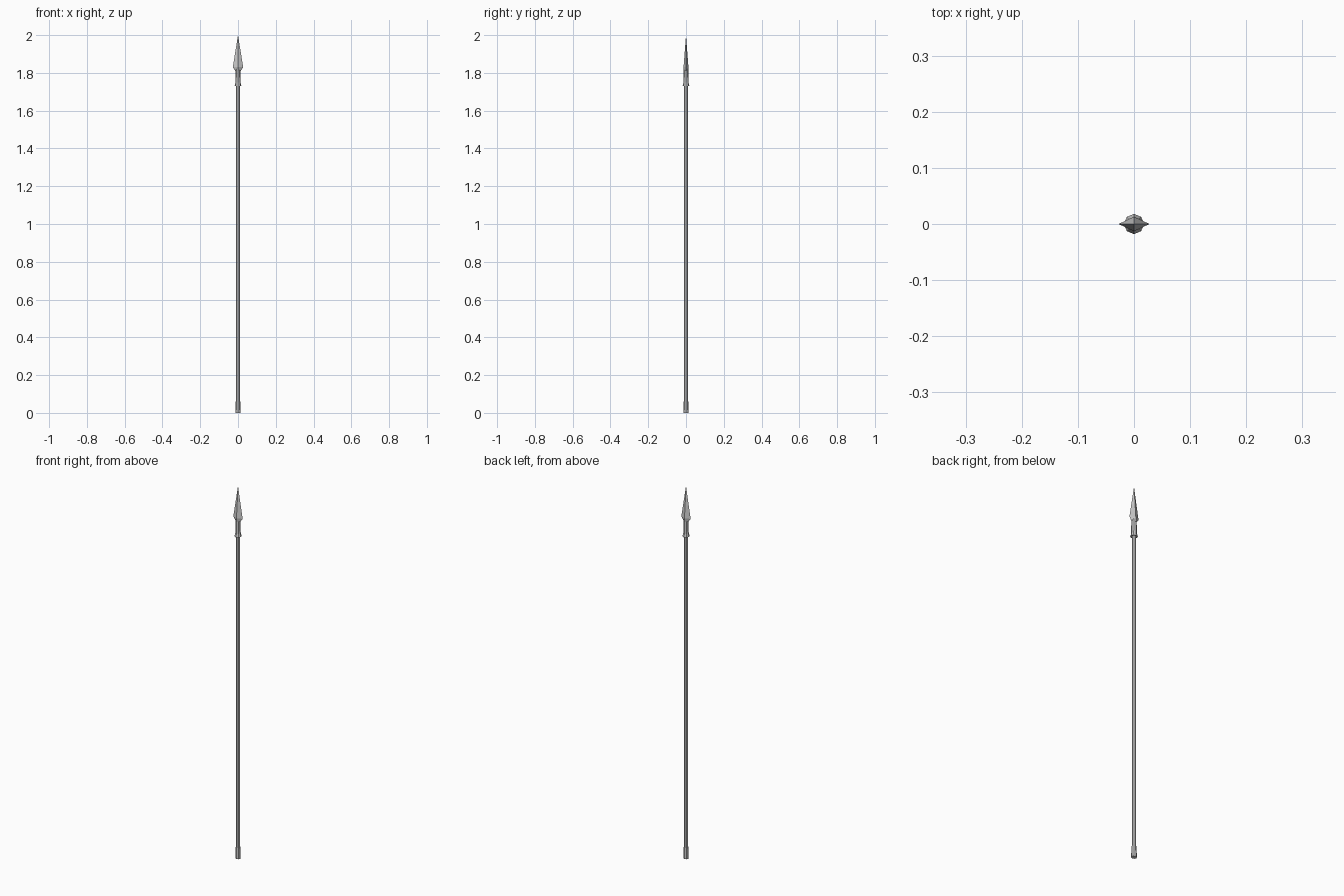
import bpy, bmesh, math

if "Cube" in bpy.data.objects:
    bpy.data.objects.remove(bpy.data.objects["Cube"])


def loft(name, rings, sides):
    """Skin stacked elliptical rings (z, x radius, y radius); zero radius makes a point."""
    bm = bmesh.new()
    loops = []
    for z, rx, ry in rings:
        if rx == 0:
            loops.append([bm.verts.new((0, 0, z))] * sides)
        else:
            loops.append([bm.verts.new((rx * math.cos(2 * math.pi * i / sides),
                                        ry * math.sin(2 * math.pi * i / sides), z))
                          for i in range(sides)])
    for lo, hi in zip(loops, loops[1:]):
        for i in range(sides):
            j = (i + 1) % sides
            bm.faces.new(list(dict.fromkeys((lo[i], lo[j], hi[j], hi[i]))))
    for loop in (loops[0], loops[-1]):
        if len(set(loop)) > 2:
            bm.faces.new(loop)
    bmesh.ops.recalc_face_normals(bm, faces=bm.faces)
    mesh = bpy.data.meshes.new(name)
    bm.to_mesh(mesh)
    bm.free()
    obj = bpy.data.objects.new(name, mesh)
    bpy.context.collection.objects.link(obj)
    return obj


def lathe(name, profile):
    return loft(name, [(z, r, r) for z, r in profile], 8)


# Long wooden shaft
lathe("shaft", [(0.03, 0.0105), (1.78, 0.0105)])

# Metal cap on the foot
lathe("butt_cap", [(0, 0.0135), (0.06, 0.012)])

# Socket with flared lower rim
lathe("socket", [(1.73, 0.018), (1.748, 0.0135), (1.82, 0.0125)])

# Diamond-section blade
loft("blade", [(1.81, 0.014, 0.013), (1.83, 0.0275, 0.013), (2.0, 0, 0)], 4)
